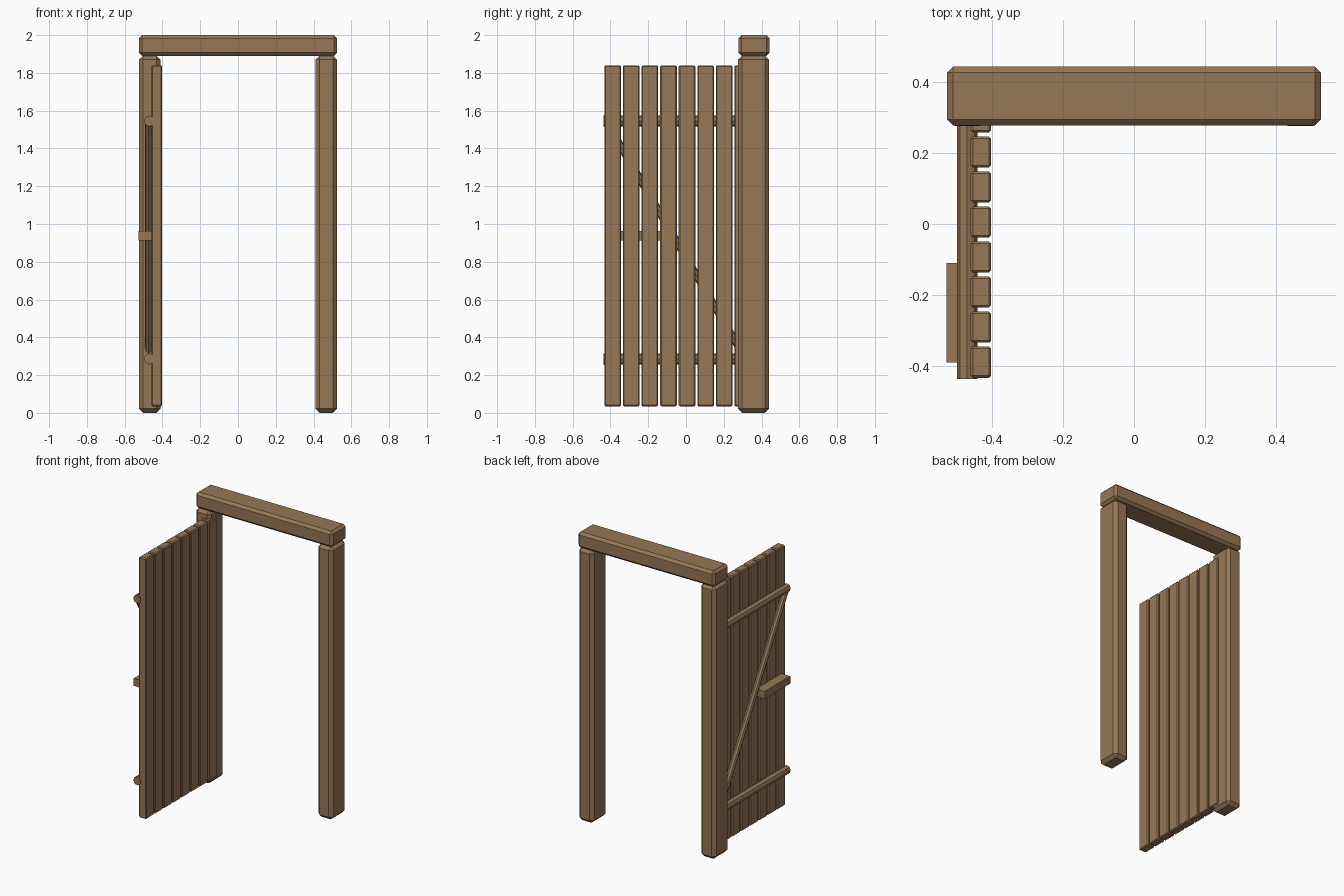
import bpy
import bmesh
from mathutils import Vector

cube = bpy.data.objects.get("Cube")
if cube:
    bpy.data.objects.remove(cube, do_unlink=True)

wood = bpy.data.materials.new("brown_wood")
wood.use_nodes = True
wood.diffuse_color = (0.31, 0.185, 0.092, 1)
wood.node_tree.nodes["Principled BSDF"].inputs["Base Color"].default_value = wood.diffuse_color


def finish(name, bm):
    mesh = bpy.data.meshes.new(name)
    bm.to_mesh(mesh)
    bm.free()
    mesh.materials.append(wood)
    obj = bpy.data.objects.new(name, mesh)
    bpy.context.collection.objects.link(obj)
    return obj


def beam(name, low, high, bevel=0):
    """Rectangular timber between two corners, with chamfered edges."""
    low, high = Vector(low), Vector(high)
    bm = bmesh.new()
    bmesh.ops.create_cube(bm, size=1)
    bmesh.ops.scale(bm, vec=high - low, verts=bm.verts)
    bmesh.ops.translate(bm, vec=(low + high) / 2, verts=bm.verts)
    if bevel:
        bmesh.ops.bevel(bm, geom=bm.edges[:], offset=bevel, segments=1,
                        affect='EDGES', profile=0.5)
    return finish(name, bm)


def pole(name, start, end, radius):
    """Eight-sided rail running from start to end."""
    start, end = Vector(start), Vector(end)
    axis = end - start
    bm = bmesh.new()
    bmesh.ops.create_cone(bm, cap_ends=True, segments=8, radius1=radius,
                          radius2=radius, depth=axis.length)
    turn = axis.to_track_quat('Z', 'X').to_matrix()
    bmesh.ops.rotate(bm, matrix=turn, verts=bm.verts)
    bmesh.ops.translate(bm, vec=(start + end) / 2, verts=bm.verts)
    return finish(name, bm)


# Door frame
beam("right_post", (-0.525, 0.275, 0), (-0.41, 0.44, 1.892), 0.022)
beam("left_post", (0.41, 0.275, 0), (0.525, 0.44, 1.892), 0.022)
beam("lintel", (-0.525, 0.277, 1.89), (0.525, 0.443, 2), 0.017)

# Open door made of vertical planks
for i in range(8):
    y = -0.432 + i * 0.0984
    beam(f"door_plank_{i + 1}", (-0.459, y, 0.035), (-0.402, y + 0.088, 1.84), 0.006)

# Cross rails and diagonal brace on the outer face
for label, z in (("lower", 0.285), ("upper", 1.545)):
    pole(f"{label}_rail", (-0.469, -0.436, z), (-0.469, 0.348, z), 0.029)
pole("diagonal_brace", (-0.473, -0.415, 1.53), (-0.473, 0.31, 0.295), 0.02)

# Door handle
beam("handle", (-0.527, -0.389, 0.912), (-0.459, -0.11, 0.964))
